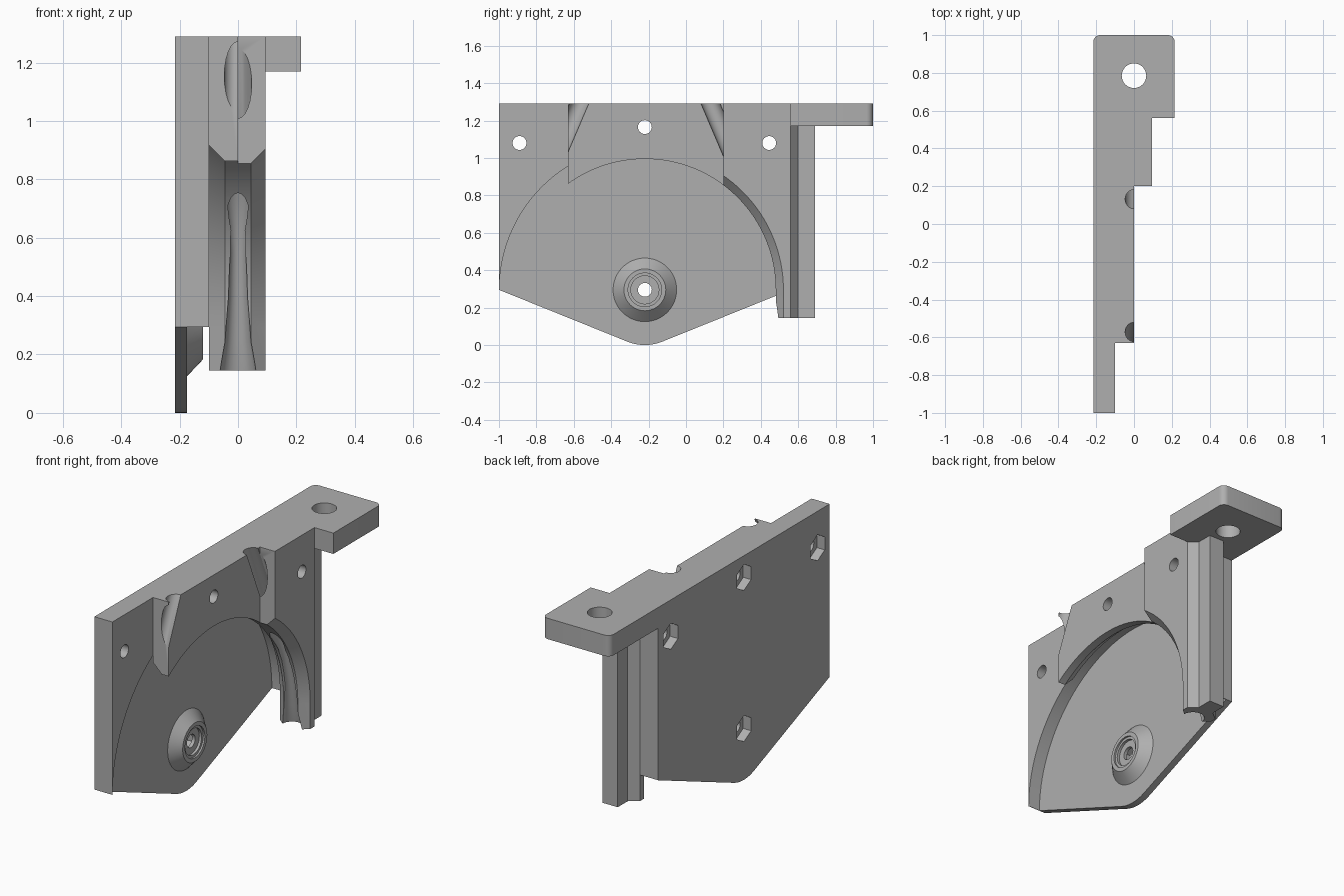
import bpy, bmesh
from math import sin, cos, pi, radians
from mathutils import Vector

cube = bpy.data.objects.get("Cube")
if cube:
    bpy.data.objects.remove(cube, do_unlink=True)

grey = bpy.data.materials.new("plain grey")
grey.use_nodes = True
COLOUR = (0.43, 0.43, 0.43, 1)
grey.diffuse_color = COLOUR
grey.node_tree.nodes["Principled BSDF"].inputs["Base Color"].default_value = COLOUR

CY, CZ = -0.22, 0.295      # wheel centre
BACK, TOP = -0.215, 1.29   # flat back and top planes


def loft(name, rings):
    """Closed solid skinned through rings of equal length."""
    bm = bmesh.new()
    loops = [[bm.verts.new(p) for p in ring] for ring in rings]
    n = len(loops[0])
    for a, b in zip(loops, loops[1:]):
        for i in range(n):
            j = (i + 1) % n
            bm.faces.new((a[i], a[j], b[j], b[i]))
    bm.faces.new(loops[0])
    bm.faces.new(loops[-1])
    bmesh.ops.recalc_face_normals(bm, faces=bm.faces)
    mesh = bpy.data.meshes.new(name)
    bm.to_mesh(mesh)
    bm.free()
    mesh.materials.append(grey)
    obj = bpy.data.objects.new(name, mesh)
    bpy.context.collection.objects.link(obj)
    return obj


def prism_x(name, outline, x0, x1):
    return loft(name, [[(x, y, z) for y, z in outline] for x in (x0, x1)])


def prism_z(name, outline, z0, z1):
    return loft(name, [[(x, y, z) for x, y in outline] for z in (z0, z1)])


def box(name, x0, x1, y0, y1, z0, z1):
    return prism_z(name, [(x0, y0), (x1, y0), (x1, y1), (x0, y1)], z0, z1)


def arc(u, v, r, start, end, steps):
    angles = [radians(start + (end - start) * i / steps) for i in range(steps + 1)]
    return [(u + r * cos(a), v + r * sin(a)) for a in angles]


def turned(name, profile, y=CY, z=CZ, sides=32):
    """Lathe an (x, radius) profile about an axis along x."""
    angles = [2 * pi * i / sides for i in range(sides)]
    return loft(name, [[(x, y + r * sin(a), z + r * cos(a)) for a in angles]
                       for x, r in profile])


def apply(target, tool, operation):
    tool.hide_render = True
    mod = target.modifiers.new(operation, "BOOLEAN")
    mod.operation, mod.solver, mod.object = operation, "EXACT", tool
    bpy.context.view_layer.objects.active = target
    bpy.ops.object.modifier_apply(modifier=mod.name)
    bpy.data.objects.remove(tool, do_unlink=True)


# Back plate with a shallow V bottom and rounded tip
outline = [(-1, TOP), (-1, CZ)] + arc(CY, 0.25, 0.25, -111.7, -68.3, 12)
outline += [(0.56, CZ), (0.56, TOP)]
bracket = prism_x("bracket", outline, BACK, -0.1)

# Middle block, rear column with its guide rail, and top flange
parts = [box("middle_block", -0.15, 0, -0.63, 0.3, 0.7, TOP)]
column = [(-0.1, 0.2), (0.095, 0.2), (0.095, 0.56), (0.048, 0.6), (0.048, 0.69),
          (-0.048, 0.69), (-0.048, 0.6), (-0.1, 0.56)]
parts.append(prism_z("column", column, 0.145, TOP))
flange = [(BACK, 0.4), (0.095, 0.4), (0.095, 0.56), (0.215, 0.56)]
flange += arc(0.18, 0.965, 0.035, 0, 90, 6) + arc(-0.18, 0.965, 0.035, 90, 180, 6)
parts.append(prism_z("flange", flange, 1.17, TOP))
for part in parts:
    apply(bracket, part, "UNION")

# Wheel cavity: ridged round part, then straight walls below the centre
rim = [(-0.1, 0.745), (-0.045, 0.70), (0.045, 0.70), (0.1, 0.745), (0.2, 0.745)]
apply(bracket, turned("wheel_cavity", [(-0.175, 0.778), (-0.1, 0.778)] + rim, sides=128),
      "DIFFERENCE")
section = [(-0.175, 1), (-0.1, 1)] + rim
walls = [(x, CY + r) for x, r in section] + [(x, CY - r) for x, r in reversed(section)]
apply(bracket, prism_z("cavity_walls", walls, -0.3, CZ), "DIFFERENCE")

# Slanted cable tunnels that run on as a flaring groove along the rim
path = [(0.264, 1.2, 0.047), (0.594, 0.425, 0.047), (0.64, 0.34, 0.034), (0.665, 0.25, 0.028),
        (0.695, 0.1, 0.033), (0.705, -0.05, 0.045), (0.715, -0.2, 0.07)]
for side in (1, -1):
    rings = []
    for i, (y, z, r) in enumerate(path):
        before, after = path[max(i - 1, 0)], path[min(i + 1, len(path) - 1)]
        along = Vector((0, after[0] - before[0], after[1] - before[1])).normalized()
        across = along.cross(Vector((1, 0, 0)))
        ring = []
        for k in range(24):
            a = 2 * pi * k / 24
            p = Vector((0, y, z)) + Vector((1, 0, 0)) * r * cos(a) + across * r * sin(a)
            ring.append((p.x, CY + side * p.y, CZ + p.z))
        rings.append(ring)
    apply(bracket, loft("cable_tunnel", rings), "DIFFERENCE")

# Conical axle boss with a stepped seat
apply(bracket, turned("axle_boss", [(-0.19, 0.17), (-0.175, 0.17), (-0.12, 0.112)], sides=48),
      "UNION")
apply(bracket, turned("boss_seat", [(-0.145, 0.075), (-0.13, 0.075), (-0.13, 0.09),
                                    (-0.1, 0.09)]), "DIFFERENCE")

# Bolt holes with hexagonal nut pockets in the back
for y, z in [(CY, CZ), (-0.89, 1.08), (CY, 1.165), (0.445, 1.08)]:
    apply(bracket, turned("bolt_hole", [(-0.3, 0.037), (0.2, 0.037)], y, z), "DIFFERENCE")
    apply(bracket, turned("nut_pocket", [(-0.3, 0.075), (-0.165, 0.075)], y, z, 6),
          "DIFFERENCE")

# Mounting hole in the flange
apply(bracket, prism_z("mounting_hole", arc(0, 0.785, 0.065, 0, 350, 35), 1.1, 1.4),
      "DIFFERENCE")

bpy.ops.object.select_all(action="DESELECT")
bracket.select_set(True)
bpy.context.view_layer.objects.active = bracket
bpy.ops.object.shade_smooth_by_angle(angle=radians(25))
